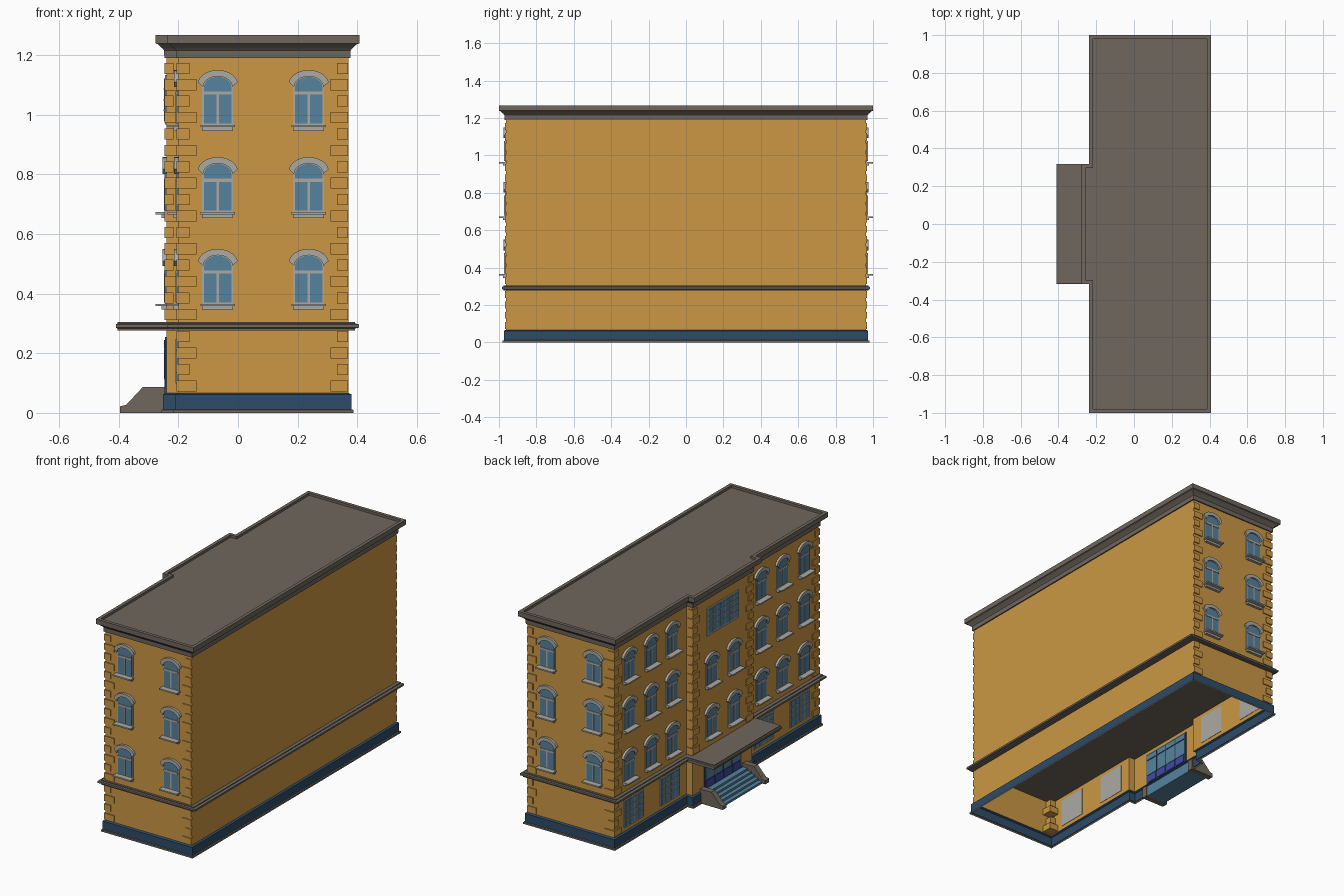
import bpy, bmesh, math
from mathutils import Matrix, Vector

if "Cube" in bpy.data.objects:
    bpy.data.objects.remove(bpy.data.objects["Cube"])


def material(name, r, g, b):
    lin = [((c / 255 + 0.055) / 1.055) ** 2.4 for c in (r, g, b)]
    m = bpy.data.materials.new(name)
    m.diffuse_color = (*lin, 1)
    m.use_nodes = True
    m.node_tree.nodes["Principled BSDF"].inputs["Base Color"].default_value = m.diffuse_color
    return m


ORANGE = material("ochre_wall", 203, 151, 68)
GREY = material("brown_grey_stone", 111, 103, 94)
BASE = material("dark_blue_base", 46, 76, 104)
GLASS = material("glass_blue", 86, 130, 156)
TRIM = material("light_trim", 172, 170, 162)
VIOLET = material("door_blue", 62, 74, 165)


def new_mesh(name, bm, mats):
    me = bpy.data.meshes.new(name)
    bm.to_mesh(me)
    bm.free()
    for m in mats:
        me.materials.append(m)
    return me


def add(name, me, origin=(0, 0, 0), normal=None):
    """Place a mesh; with a normal, local x/y/z become across/up/outward."""
    ob = bpy.data.objects.new(name, me)
    bpy.context.collection.objects.link(ob)
    mat = Matrix.Identity(3)
    if normal:
        n, up = Vector(normal), Vector((0, 0, 1))
        mat = Matrix((up.cross(n), up, n)).transposed()
    ob.matrix_world = Matrix.Translation(origin) @ mat.to_4x4()
    return ob


def prism(bm, pts, z0, z1, mat=0):
    lo = [bm.verts.new((x, y, z0)) for x, y in pts]
    hi = [bm.verts.new((x, y, z1)) for x, y in pts]
    n = len(pts)
    faces = [bm.faces.new(lo[::-1]), bm.faces.new(hi)]
    faces += [bm.faces.new((lo[i], lo[(i + 1) % n], hi[(i + 1) % n], hi[i])) for i in range(n)]
    for f in faces:
        f.material_index = mat


def box(bm, x0, x1, y0, y1, z0, z1, mat=0):
    prism(bm, [(x0, y0), (x1, y0), (x1, y1), (x0, y1)], z0, z1, mat)


def loft(name, rings, mat, bottom=False, top=False):
    """Skin a stack of (outline, height) rings."""
    bm = bmesh.new()
    vs = [[bm.verts.new((x, y, z)) for x, y in pts] for pts, z in rings]
    n = len(vs[0])
    for a, b in zip(vs, vs[1:]):
        for i in range(n):
            j = (i + 1) % n
            bm.faces.new((a[i], a[j], b[j], b[i]))
    if bottom:
        bm.faces.new(vs[0][::-1])
    if top:
        bm.faces.new(vs[-1])
    return add(name, new_mesh(name, bm, [mat]))


X0, X1, Y, PX, PY = -0.2, 0.37, 0.963, -0.24, 0.28


def foot(dx, dy=None):
    """Footprint with a central projection on the -x side, grown outward."""
    dy = dx if dy is None else dy
    a, b = X0 - dx, PX - dx
    return [(a, -Y - dy), (X1 + dx, -Y - dy), (X1 + dx, Y + dy), (a, Y + dy),
            (a, PY + dy), (b, PY + dy), (b, -PY - dy), (a, -PY - dy)]


# Walls, plinth, belt and roof; ground floor is an open shell underneath
loft("footing", [(foot(.017), 0), (foot(.017), .01), (foot(.011), .012)], GREY)
loft("plinth", [(foot(.011), .01), (foot(.011), .062), (foot(0), .067)], BASE)
loft("ground_walls", [(foot(0), .067), (foot(0), .282)], ORANGE)
loft("upper_walls", [(foot(0), .30), (foot(0), 1.195)], ORANGE)
BELT = [(.6, .277), (.6, .283), (1, .286), (1, .297), (.6, .300), (.6, .305)]
loft("belt_course", [(foot(.036 * t, .021 * t), z) for t, z in BELT], GREY, True, True)


def canopy_outline(t):
    d = .015 * (1 - t)
    return [(-.41 + d, -.318 + d), (-.22, -.318 + d), (-.22, .318 - d), (-.41 + d, .318 - d)]


loft("entrance_canopy", [(canopy_outline(t), z) for t, z in BELT], GREY, True, True)
CORNICE = [(0, 1.19), (.007, 1.19), (.008, 1.216), (.013, 1.222), (.028, 1.236),
           (.037, 1.239), (.037, 1.268), (.017, 1.268), (.017, 1.254)]
loft("roof_cornice", [(foot(d), z) for d, z in CORNICE], GREY, False, True)

# Corner quoins, alternating long and short
bm = bmesh.new()
P = .006
for s in (-1, 1):
    for i in range(20):
        ground = i < 4
        z = .072 + .055 * i if ground else .312 + .055 * (i - 4)
        L = .06 if i % 2 == 0 else .038
        ys = sorted((s * (Y - L), s * (Y + P)))
        box(bm, X0 - P, X0 + L, *ys, z, z + .037)
        ys = sorted((s * (Y - .005), s * (Y + P)))
        box(bm, X1 - L, X1 - .0005, *ys, z, z + .037)
        if not ground:
            ys = sorted((s * (PY - L), s * (PY + P)))
            box(bm, PX - P, PX + (.034 if i % 2 == 0 else .024), *ys, z, z + .037)
add("corner_quoins", new_mesh("corner_quoins", bm, [ORANGE]))


# Arched window template
def arc(rx, rz, zc, a0=0, n=10):
    a = [math.radians(a0 + (180 - 2 * a0) * i / n) for i in range(n + 1)]
    return [(rx * math.cos(t), zc + rz * math.sin(t)) for t in a]


bm = bmesh.new()
prism(bm, [(-.052, .016), (.052, .016)] + arc(.052, .036, .147), -.002, .004, 0)
prism(bm, [(-.046, .024), (.046, .024)] + arc(.046, .034, .147), 0, .006, 1)
box(bm, -.046, .046, .121, .132, 0, .009, 0)
box(bm, -.004, .004, .024, .122, 0, .009, 0)
prism(bm, arc(.068, .049, .155, 10) + arc(.049, .036, .147)[::-1], -.002, .014, 0)
box(bm, -.058, .058, .012, .020, -.002, .037, 0)
box(bm, -.052, .052, 0, .012, -.002, .016, 0)
arched = new_mesh("arched_window", bm, [TRIM, GLASS])

for z in (.346, .654, .946):
    for s in (-1, 1):
        for x in (-.068, .237):
            add("end_window", arched, (x, s * Y, z), (0, s, 0))
        for y in (.42, .62, .825):
            add("wing_window", arched, (X0, s * y, z), (-1, 0, 0))
        if z < .9:
            add("centre_window", arched, (PX, s * .105, z), (-1, 0, 0))


# Gridded rectangular windows
def grid_window(name, w, h, nx, nz, border):
    bm = bmesh.new()
    box(bm, -w, w, 0, h, -.002, .005, 0)
    w2, lo, hi = w - border, border, h - border
    box(bm, -w2, w2, lo, hi, 0, .007, 1)
    for i in range(1, nx):
        x = -w2 + 2 * w2 * i / nx
        box(bm, x - .002, x + .002, lo, hi, 0, .009, 0)
    for i in range(1, nz):
        z = lo + (hi - lo) * i / nz
        box(bm, -w2, w2, z - .002, z + .002, 0, .0095, 0)
    return new_mesh(name, bm, [TRIM, GLASS])


shop = grid_window("ground_window", .09, .165, 4, 4, .008)
for y in (-.78, -.44, .44, .78):
    add("ground_window", shop, (X0, y, .09), (-1, 0, 0))
add("large_top_window", grid_window("large_top_window", .15, .165, 7, 4, .011), (PX, 0, .968), (-1, 0, 0))

# Entrance doors, seen from both sides of the wall
bm = bmesh.new()
box(bm, -.172, .172, .065, .255, -.004, .004, 0)
box(bm, -.164, .164, .118, .245, -.006, .006, 1)
for i in range(4):
    x = -.164 + .082 * i
    box(bm, x + .006, x + .076, .070, .112, -.007, .007, 2)
for x in (-.082, 0, .082):
    box(bm, x - .003, x + .003, .112, .245, -.008, .008, 0)
box(bm, -.164, .164, .212, .218, -.009, .009, 0)
add("entrance_doors", new_mesh("entrance_doors", bm, [BASE, GLASS, VIOLET]), (PX, 0, 0), (-1, 0, 0))

# Entrance steps and sloping cheek walls
bm = bmesh.new()
for i in range(5):
    box(bm, -.375 + .024 * i, -.25, -.182, .182, .013 * i, .013 * (i + 1))
add("entrance_steps", new_mesh("entrance_steps", bm, [GLASS]))
bm = bmesh.new()
prism(bm, [(-.395, 0), (-.245, 0), (-.245, .086), (-.32, .086), (-.375, .027), (-.395, .022)], -.018, .018)
cheek = new_mesh("step_cheek", bm, [GREY])
for s in (-1, 1):
    add("step_cheek", cheek, (0, s * .2, 0), (0, -1, 0))
